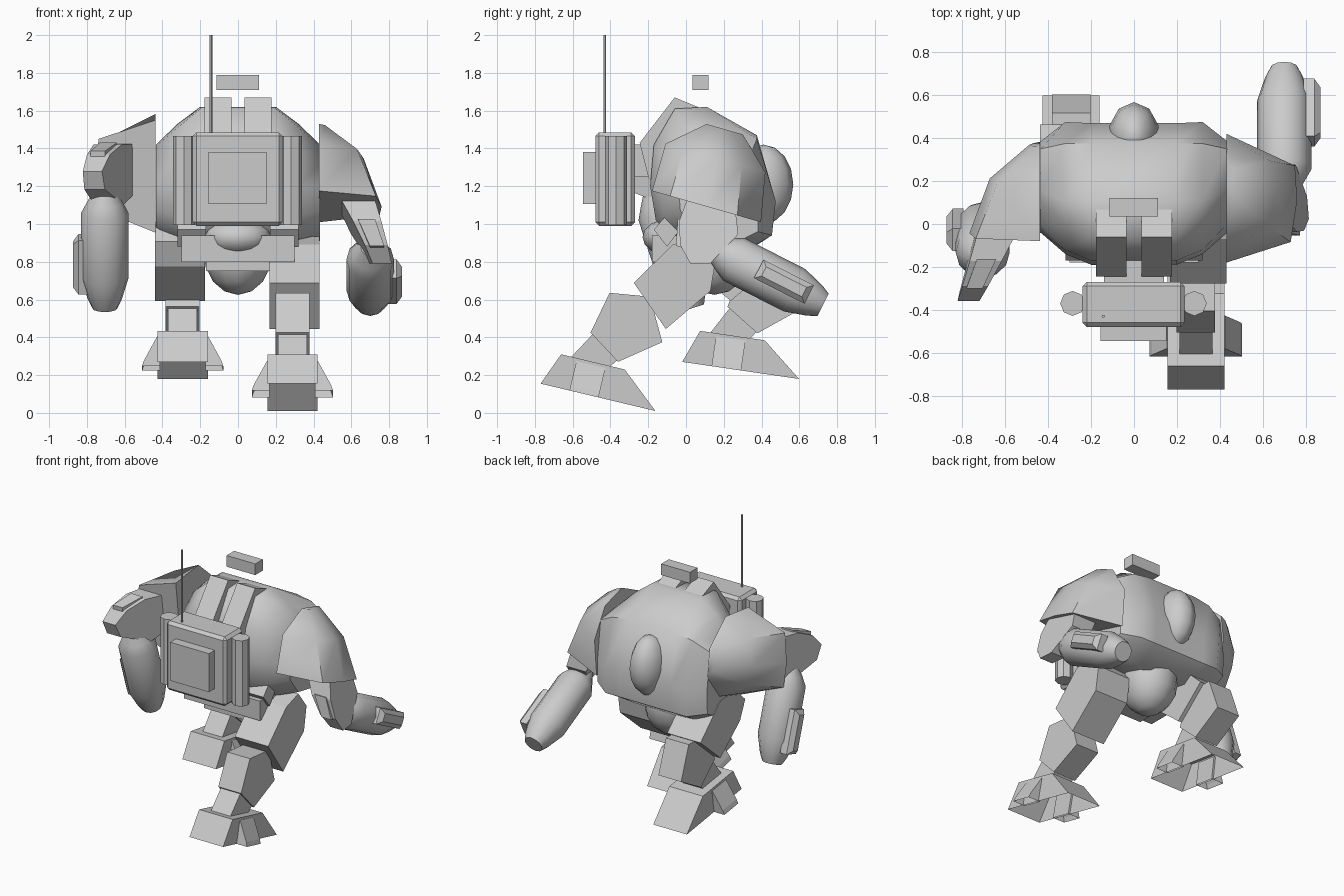
import bpy, bmesh, math
from mathutils import Matrix, Vector

if "Cube" in bpy.data.objects:
    bpy.data.objects.remove(bpy.data.objects["Cube"], do_unlink=True)

GREY = (0.6, 0.6, 0.6, 1)
mat = bpy.data.materials.new("plain_grey")
mat.use_nodes = True
mat.diffuse_color = GREY
mat.node_tree.nodes["Principled BSDF"].inputs["Base Color"].default_value = GREY


def finish(name, bm, smooth=None, bevel=0):
    bmesh.ops.recalc_face_normals(bm, faces=bm.faces)
    me = bpy.data.meshes.new(name)
    bm.to_mesh(me)
    bm.free()
    me.materials.append(mat)
    ob = bpy.data.objects.new(name, me)
    bpy.context.collection.objects.link(ob)
    if bevel:
        mod = ob.modifiers.new("bevel", 'BEVEL')
        mod.width = bevel
        mod.segments = 1
    if smooth:
        bpy.ops.object.select_all(action='DESELECT')
        ob.select_set(True)
        bpy.context.view_layer.objects.active = ob
        bpy.ops.object.shade_smooth_by_angle(angle=math.radians(smooth))
    return ob


def loft(name, rings, frame=Matrix(), smooth=None, bevel=0, hollow=False):
    """Skin equal point rings and cap both ends; hollow leaves the closing side open."""
    bm = bmesh.new()
    rows = [[bm.verts.new(frame @ Vector(p)) for p in r] for r in rings]
    for a, b in zip(rows, rows[1:]):
        for i in range(len(a) - hollow):
            j = (i + 1) % len(a)
            bm.faces.new((a[i], a[j], b[j], b[i]))
    bm.faces.new(rows[0])
    bm.faces.new(rows[-1])
    return finish(name, bm, smooth, bevel)


def prism(name, profile, x0, x1, frame=Matrix(), **kw):
    """Extrude a side profile across x."""
    return loft(name, [[(x, u, v) for u, v in profile] for x in (x0, x1)], frame, **kw)


def box(name, lo, hi, **kw):
    (a, b, c), (d, e, f) = lo, hi
    return prism(name, [(b, c), (e, c), (e, f), (b, f)], a, d, **kw)


def tube(name, rings, sides, frame=Matrix(), smooth=None):
    """Round body along local y from (distance, radius) pairs."""
    ang = [math.tau * i / sides for i in range(sides)]
    return loft(name, [[(r * math.cos(a), u, r * math.sin(a)) for a in ang]
                       for u, r in rings], frame, smooth)


def ball(name, centre, size, segs=12, smooth=60):
    bm = bmesh.new()
    bmesh.ops.create_uvsphere(bm, u_segments=segs, v_segments=8, radius=1,
                              matrix=Matrix.Translation(centre) @ Matrix.Diagonal((*size, 1)))
    return finish(name, bm, smooth)


def frame(x, y, z, degrees, side=1):
    """Local x points outward, local y is tilted in the side plane."""
    return (Matrix.Translation((x, y, z)) @ Matrix.Rotation(math.radians(degrees), 4, 'X')
            @ Matrix.Diagonal((side, 1, 1, 1)))


# Torso: side sections narrowing outward
mid = [(-.06, 1.61), (.11, 1.62), (.375, 1.47), (.47, 1.13), (.455, .94),
       (.3, .84), (-.05, .9), (-.16, 1.02), (-.19, 1.2), (-.17, 1.42)]
inner = [(0, 1.51), (.11, 1.53), (.375, 1.45), (.475, 1.12), (.455, .94),
         (.3, .85), (0, .92), (-.12, 1.04), (-.14, 1.2), (-.12, 1.37)]
outer = [(.1, 1.41), (.15, 1.42), (.35, 1.39), (.385, 1.12), (.38, .96),
         (.28, .91), (.06, .95), (-.03, 1.07), (-.04, 1.2), (.0, 1.32)]
sections = [(-.435, outer), (-.32, inner), (-.2, mid), (.2, mid), (.32, inner), (.435, outer)]
loft("torso", [[(x, y, z) for y, z in p] for x, p in sections], smooth=45)
ball("head", (0, .41, 1.21), (.12, .158, .21), 10)
ball("belly", (0, .15, .86), (.185, .2, .235))
ball("lower_back", (0, -.08, .93), (.18, .15, .1))
box("pelvis", (-.3, -.18, .8), (.3, .1, .94))
box("pelvis_lower", (-.17, -.14, .75), (.17, .1, .82))
box("sight_block", (-.115, .035, 1.71), (.112, .12, 1.79))
fin = [(-.06, 1.67), (.11, 1.6), (.1, 1.4), (-.12, 1.15), (-.2, 1.25), (-.245, 1.43)]
hip_link = [(-.17, .97), (-.11, 1.04), (-.04, .96), (-.1, .88)]
for s, label in ((1, "left"), (-1, "right")):
    prism(label + "_top_fin", fin, .035 * s, .178 * s)
    prism(label + "_hip_link", hip_link, .17 * s, .32 * s)

# Backpack with its panel, side tanks and aerial
box("backpack", (-.24, -.48, .99), (.236, -.27, 1.485), bevel=.02)
box("backpack_panel", (-.155, -.545, 1.105), (.152, -.475, 1.38))
box("backpack_mount", (-.14, -.28, 1.25), (.14, -.1, 1.42))
for x, label in ((.281, "left"), (-.286, "right")):
    tube(label + "_tank", [(0, .058), (.47, .058)], 8, frame(x, -.37, .995, 90))
tube("aerial", [(0, .008), (.54, .008)], 6, frame(-.143, -.43, 1.46, 90))

# Arms: the two sides share shapes but differ in pose
dome = [(0, [(0, 0), (.3, .1), (.33, .3), (.32, .47), (0, .6)]),
        (.26, [(0, .0), (.2, .1), (.235, .28), (.2, .42), (0, .55)]),
        (.42, [(0, .18), (.03, .2), (.05, .27), (.03, .33), (0, .38)])]
upper = [(.17, .03), (.16, -.11), (.2, -.23), (.28, -.31), (.38, -.28), (.48, -.09), (.43, .03)]
plate = [(.15, -.1), (.18, -.24), (.25, -.24), (.25, -.1)]
gun = [(-.08, .05), (0, .095), (.06, .126), (.42, .126), (.54, .09), (.59, .066)]
pod = [(.2, -.04), (.5, -.04), (.5, .07), (.2, .07)]


def leaning(profile, half, taper):
    """Prism rings that drift outward and narrow toward the elbow."""
    return [[(.21 - .4 * v + k * (half + taper * v), u, v) for u, v in profile] for k in (-1, 1)]


arms = [("left", 1, (.43, -.18, 1.175, -16), (.43, -.16, 1.165, -16), (.70, .2, .84, -27)),
        ("right", -1, (-.437, -.08, 1.55, -83), (-.437, -.08, 1.59, -84), (-.705, -.15, 1.115, -72))]
for label, s, shoulder, elbow, forearm in arms:
    loft(label + "_shoulder", [[(w, u, v) for w, u in r] for v, r in dome],
         frame(*shoulder, s), smooth=50)
    f = frame(*elbow, s)
    loft(label + "_upper_arm", leaning(upper, .088, .12), f)
    loft(label + "_arm_plate", leaning(plate, .05, .05), f)
    f = frame(*forearm, s)
    tube(label + "_forearm", gun, 12, f, smooth=32)
    loft(label + "_forearm_pod", [[(.09, u, v) for u, v in pod],
                                  [(.14, u, v) for u, v in pod],
                                  [(.168, .35 + (u - .35) * .8, .015 + (v - .015) * .5)
                                   for u, v in pod]], f)

# Legs: thigh swings from the hip, shin and hollow foot share the foot's tilt
thigh = [(.366, -.138), (.419, .155), (.11, .18), (-.03, .08), (-.05, -.07), (.078, -.135)]
shin = [(.244, .552), (.457, .582), (.576, .363), (.372, .207), (.195, .324)]
ankle = [(.12, .165), (.22, .34), (.4, .26), (.32, .15)]
foot = [(0, 0), (.07, .176), (.416, .176), (.625, 0)]
flap = [(.215, 0), (.205, .03), (.135, .16), (.12, .16), (.12, 0)]
legs = [("left", 1, (.3, .08, .85, -135), (.288, -.77, .155, -13.4)),
        ("right", -1, (-.307, .04, .93, -39), (-.293, -.02, .27, -8.3))]
for label, s, hip, heel in legs:
    prism(label + "_thigh", thigh, -.132, .132, frame(*hip, s))
    f = frame(*heel, s)
    prism(label + "_shin", shin, -.09, .09, f)
    prism(label + "_ankle", ankle, -.077, .077, f)
    prism(label + "_foot", foot, -.133, .133, f, hollow=True)
    for k, end in ((-1, "inner"), (1, "outer")):
        loft(f"{label}_foot_{end}_flap", [[(k * w, u, v) for w, v in flap] for u in (.157, .315)],
             f, hollow=True)
